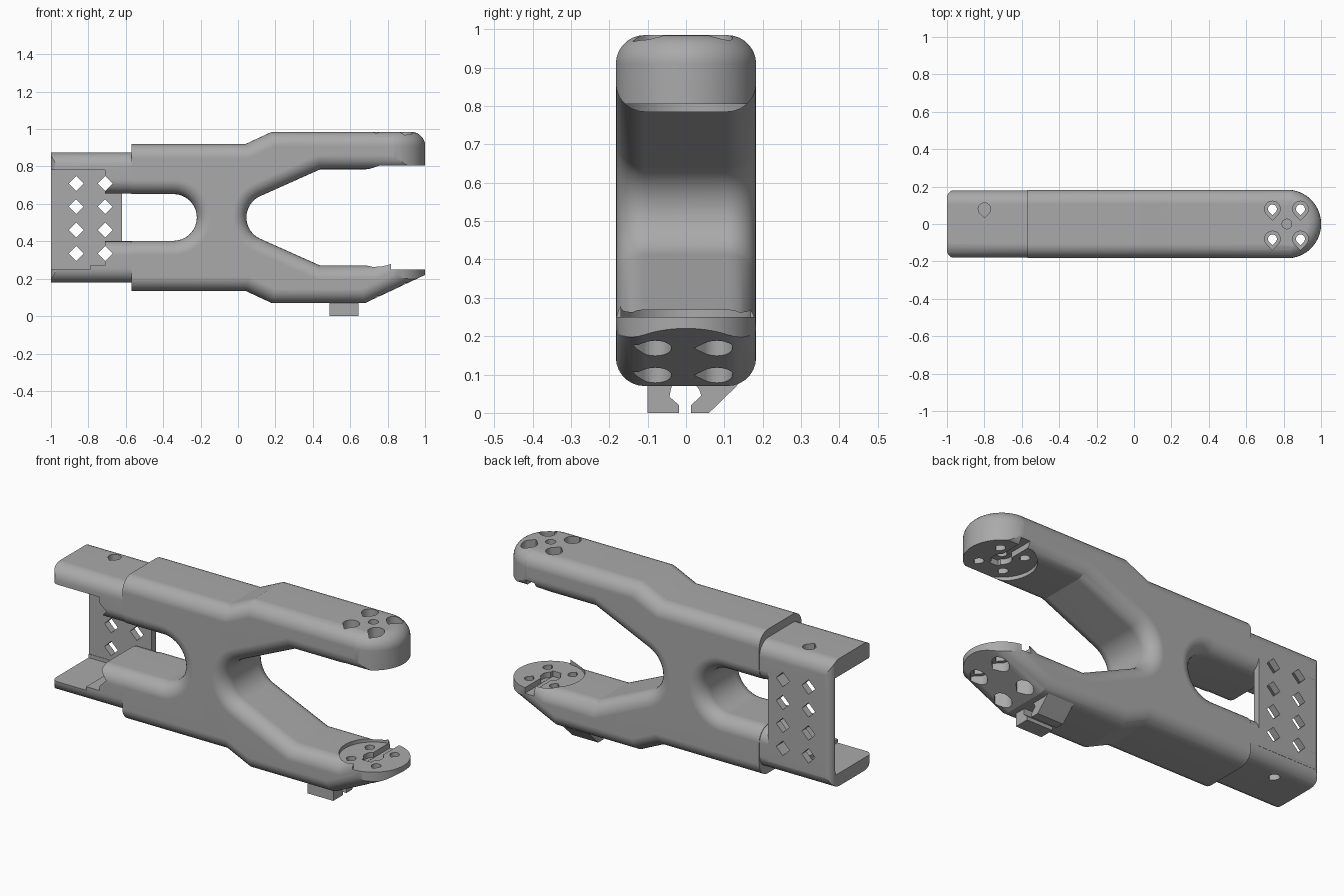
import bpy, bmesh, math

cube = bpy.data.objects.get("Cube")
if cube:
    bpy.data.objects.remove(cube, do_unlink=True)

grey = bpy.data.materials.new("plain grey")
grey.use_nodes = True
COLOUR = (0.4, 0.4, 0.4, 1)
grey.diffuse_color = COLOUR
grey.node_tree.nodes["Principled BSDF"].inputs["Base Color"].default_value = COLOUR

MID = 0.5275      # height of the symmetry line
HALF = 0.183      # half depth of the body
ROUND = 0.075     # edge rounding
TIP = 0.817       # centre of the rounded tips


def arc(cx, cy, r, a0, a1, n=16):
    angles = [math.radians(a0 + (a1 - a0) * i / n) for i in range(n + 1)]
    return [(cx + r * math.cos(a), cy + r * math.sin(a)) for a in angles]


def rect(x0, x1, y0, y1):
    return [(x0, y0), (x1, y0), (x1, y1), (x0, y1)]


def teardrop(cx, cy, r):
    return arc(cx, cy, r, -45, 225, 18) + [(cx, cy - r * 1.41)]


def prism(name, pts, axis, lo, hi, bevel=None):
    """Extrude a profile along an axis and round the edges chosen by bevel(edge)."""
    place = {"x": lambda a, b, h: (h, a, b),
             "y": lambda a, b, h: (a, h, b),
             "z": lambda a, b, h: (a, b, h)}[axis]
    bm = bmesh.new()
    base = bm.faces.new([bm.verts.new(place(a, b, lo)) for a, b in pts])
    ext = bmesh.ops.extrude_face_region(bm, geom=[base])["geom"]
    shift = place(0, 0, hi - lo)
    bmesh.ops.translate(bm, vec=shift, verts=[v for v in ext if isinstance(v, bmesh.types.BMVert)])
    bmesh.ops.recalc_face_normals(bm, faces=bm.faces)
    if bevel:
        edges = [e for e in bm.edges if bevel(e)]
        bmesh.ops.bevel(bm, geom=edges, offset=ROUND, segments=7, profile=0.5,
                        affect='EDGES', clamp_overlap=False)
    mesh = bpy.data.meshes.new(name)
    bm.to_mesh(mesh)
    bm.free()
    mesh.materials.append(grey)
    obj = bpy.data.objects.new(name, mesh)
    bpy.context.collection.objects.link(obj)
    return obj


def combine(target, other, operation='DIFFERENCE'):
    mod = target.modifiers.new("combine", 'BOOLEAN')
    mod.operation, mod.solver, mod.object = operation, 'EXACT', other
    bpy.context.view_layer.objects.active = target
    bpy.ops.object.modifier_apply(modifier=mod.name)
    bpy.data.objects.remove(other, do_unlink=True)


def side_edge(e):
    """Edges around the front and back faces, without the upright end edges."""
    a, b = (v.co for v in e.verts)
    return abs(a.y - b.y) < 1e-5 and not (abs(a.x - b.x) < 1e-5 and (a.x < -0.5 or a.x > 1.05))


def finish(obj):
    bpy.ops.object.select_all(action='DESELECT')
    obj.select_set(True)
    bpy.context.view_layer.objects.active = obj
    bpy.ops.object.shade_smooth_by_angle(angle=math.radians(20))
    mod = obj.modifiers.new("even shading", 'WEIGHTED_NORMAL')
    mod.keep_sharp = True


# Main forked body
outline = [(-0.57, 0.92), (0.04, 0.92), (0.18, 0.985), (1.1, 0.985), (1.1, 0.785), (0.44, 0.785)]
outline += arc(0.17, MID, 0.125, 114, 246)
outline += [(0.44, 0.27), (0.72, 0.27), (1.1, 0.45), (1.1, 0.267), (0.68, 0.07),
            (0.18, 0.07), (0.04, 0.135), (-0.57, 0.135)]
outline += [(-0.57, MID - 0.125)] + arc(-0.345, MID, 0.125, -90, 90) + [(-0.57, MID + 0.125)]
body = prism("forked_body", outline, "y", -HALF, HALF, side_edge)

# Round the tips in plan, with a soft top rim
r = HALF + 0.0005
plan = [(-0.7, -r)] + arc(TIP, 0, r, -90, 90, 32) + [(-0.7, r)]
top_rim = lambda e: all(v.co.z > 0.9 for v in e.verts) and any(v.co.x > 0 for v in e.verts)
combine(body, prism("tip_shape", plan, "z", -0.1, 0.9855, top_rim), 'INTERSECT')

# Flat round pads facing each other at the tips
pad = arc(TIP, 0, 0.17, 90, 270, 24) + [(TIP, -0.25), (1.2, -0.25), (1.2, 0.25), (TIP, 0.25)]
combine(body, prism("pad_cutter", pad, "z", 0.25, 0.805))

# Wire grooves and centre pockets in the pads
combine(body, prism("groove_cutter", rect(0.79, 0.845, -0.06, 0.3), "z", 0.22, 0.835))
combine(body, prism("pocket_cutter", arc(TIP, 0, 0.05, 0, 345, 23), "z", 0.221, 0.834))

# Screw holes with wider outer recesses
for x in (0.74, 0.89):
    for y in (-0.08, 0.08):
        combine(body, prism("hole_cutter", teardrop(x, y, 0.024), "z", -0.1, 1.1))
        combine(body, prism("recess_cutter", teardrop(x, y, 0.042), "z", 0.87, 1.1))
        combine(body, prism("recess_cutter", teardrop(x, y, 0.042), "z", -0.1, 0.2))
combine(body, prism("centre_cutter", arc(TIP, 0, 0.026, 0, 345, 23), "z", 0.8, 1.1))
finish(body)

# Rear bracket: two rounded arms joined by a back plate
bracket = prism("rear_bracket", rect(-1, -0.56, 0.6545, 0.875), "y", -0.18, 0.18, side_edge)
bracket_low = prism("lower_arm", rect(-1, -0.56, 0.18, 0.4005), "y", -0.18, 0.18, side_edge)
for arm, z0, z1 in ((bracket, 0.5, 0.78), (bracket_low, 0.27, 0.6)):
    combine(arm, prism("arm_cutter", rect(-1.1, -0.71, z0, z1), "y", -0.3, 0.145))
combine(bracket_low, prism("ledge_cutter", rect(-1.1, -0.79, 0.25, 0.6), "y", -0.3, 0.14))
combine(bracket, bracket_low, 'UNION')
combine(bracket, prism("back_plate", rect(-1, -0.62, 0.24, 0.8), "y", 0.142, 0.1795), 'UNION')

# Soften the upright corners at the rear end
soft = arc(-0.96, 0.141, 0.04, 90, 180, 6) + arc(-0.96, -0.141, 0.04, 180, 270, 6)
soft += [(-0.94, -0.25), (-0.4, -0.25), (-0.4, 0.25), (-0.94, 0.25)]
combine(bracket, prism("corner_shape", soft, "z", 0, 1), 'INTERSECT')

# Diamond openings in the back plate
for x in (-0.865, -0.71):
    for i in range(4):
        z = 0.335 + 0.125 * i
        diamond = arc(x, z, 0.04, 0, 270, 3)
        combine(bracket, prism("diamond_cutter", diamond, "y", -0.3, 0.3))

# Mounting holes in the rear flanges
combine(bracket, prism("top_recess_cutter", teardrop(-0.8, 0.08, 0.033), "z", 0.83, 1))
combine(bracket, prism("low_hole_cutter", teardrop(-0.8, 0.08, 0.026), "z", 0.1, 0.3))
finish(bracket)

# Cable clip hooks beneath the lower arm
hooks = {
    "front_clip_hook": [(-0.1, 0.09), (-0.1, 0.0), (-0.018, 0.0), (-0.018, 0.02),
                        (-0.043, 0.042), (-0.04, 0.06), (-0.03, 0.09)],
    "back_clip_hook": [(0.14, 0.08), (0.13, 0.068), (0.06, 0.0), (0.013, 0.0), (0.013, 0.02),
                       (0.04, 0.045), (0.035, 0.06), (0.02, 0.08)],
}
for name, pts in hooks.items():
    finish(prism(name, pts, "x", 0.488, 0.645))
